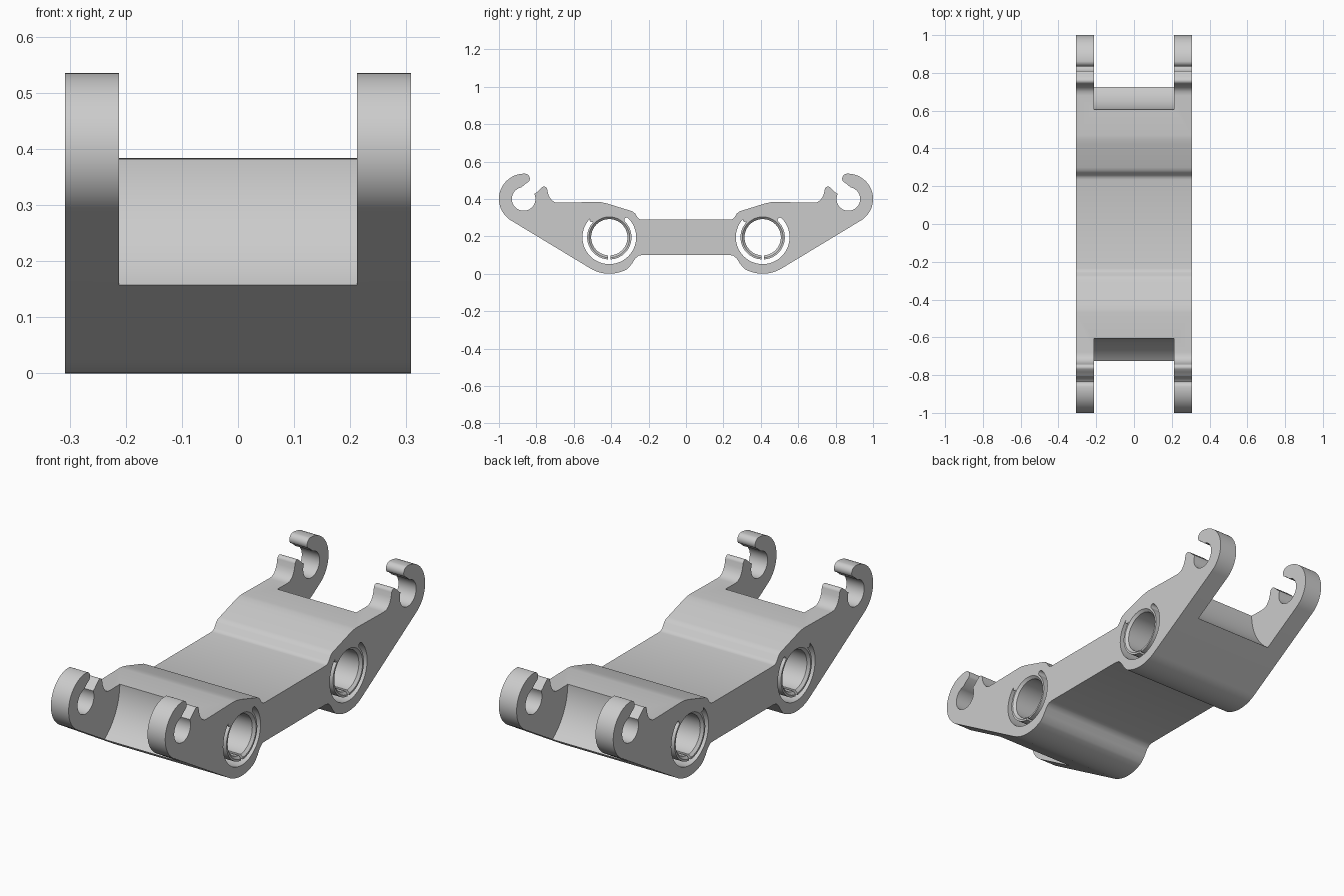
import bpy
import bmesh
from math import sin, cos, radians

if "Cube" in bpy.data.objects:
    bpy.data.objects.remove(bpy.data.objects["Cube"])

HALF_WIDTH = 0.308
ARM_INNER = 0.2125
HUB = (0.41, 0.195)
HOOK = (0.865, 0.40)

steel = bpy.data.materials.new("light grey")
steel.use_nodes = True
steel.diffuse_color = (0.6, 0.6, 0.6, 1)
steel.node_tree.nodes["Principled BSDF"].inputs["Base Color"].default_value = (0.6, 0.6, 0.6, 1)


def arc(centre, r, start, end, n):
    """Points on a circle in the y-z plane, angles in degrees."""
    steps = [radians(start + (end - start) * i / n) for i in range(n + 1)]
    return [(centre[0] + r * cos(a), centre[1] + r * sin(a)) for a in steps]


def finish(name, bm):
    bmesh.ops.recalc_face_normals(bm, faces=bm.faces)
    mesh = bpy.data.meshes.new(name)
    bm.to_mesh(mesh)
    bm.free()
    mesh.materials.append(steel)
    obj = bpy.data.objects.new(name, mesh)
    bpy.context.collection.objects.link(obj)
    return obj


def extrude(name, points, half):
    """Extrude a y-z outline along x, from -half to half."""
    bm = bmesh.new()
    face = bm.faces.new([bm.verts.new((-half, y, z)) for y, z in points])
    out = bmesh.ops.extrude_face_region(bm, geom=[face])["geom"]
    verts = [v for v in out if isinstance(v, bmesh.types.BMVert)]
    bmesh.ops.translate(bm, verts=verts, vec=(2 * half, 0, 0))
    return finish(name, bm)


def lathe(name, centre, profile, n=64):
    """Solid of revolution about an x-parallel axis, from (x, radius) pairs."""
    bm = bmesh.new()
    rings = [[bm.verts.new((x, y, z)) for y, z in arc(centre, r, 0, 360, n)[:-1]]
             for x, r in profile]
    for a, b in zip(rings, rings[1:]):
        for i in range(n):
            j = (i + 1) % n
            bm.faces.new((a[i], a[j], b[j], b[i]))
    bm.faces.new(rings[0])
    bm.faces.new(rings[-1])
    return finish(name, bm)


def cut(target, cutter):
    mod = target.modifiers.new("cut", "BOOLEAN")
    mod.operation = "DIFFERENCE"
    mod.solver = "EXACT"
    mod.object = cutter
    bpy.context.view_layer.objects.active = target
    bpy.ops.object.modifier_apply(modifier=mod.name)
    bpy.data.objects.remove(cutter)


# Half outline: underside, hub, hook, tooth, then the top
half = [(0.235, 0.10), (0.255, 0.096), (0.272, 0.08), (0.29, 0.052)]
half += arc(HUB, 0.195, 240, 301, 16)
half += arc(HOOK, 0.135, -59, 92, 36)
half += arc((0.862, 0.508), 0.027, 100, 215, 10)
half += [(0.862, 0.478), (0.878, 0.463)]
half += arc((0.868, 0.40), 0.063, 65, -205, 36)
half += [(0.798, 0.435), (0.783, 0.45)]
half += arc((0.759, 0.449), 0.017, 60, 170, 8)
half += [(0.738, 0.43), (0.73, 0.41), (0.717, 0.392), (0.70, 0.382), (0.68, 0.38)]
half += [(0.47, 0.384), (0.45, 0.382), (0.42, 0.375), (0.30, 0.338), (0.285, 0.333),
         (0.272, 0.322), (0.258, 0.30), (0.248, 0.292), (0.235, 0.289)]
outline = half + [(-y, z) for y, z in reversed(half)]
body = extrude("rocker_body", outline, HALF_WIDTH)

for side in (-1, 1):
    hub = (side * HUB[0], HUB[1])

    # Curved clearance between the two arms
    notch = arc((0.884, 0.385), 0.278, 180, 236, 24)
    notch += [(0.80, 0.0), (1.2, 0.0), (1.2, 0.7), (0.606, 0.7)]
    cut(body, extrude("arm_gap_cutter", [(side * y, z) for y, z in notch], ARM_INNER))

    # Chamfered bore through the hub
    w = HALF_WIDTH
    cut(body, lathe("bore_cutter", hub, [(-w - 0.01, 0.119), (-w + 0.012, 0.097),
                                         (w - 0.012, 0.097), (w + 0.01, 0.119)]))

    # C-shaped relief slot with rounded ends
    mid, t = 0.131, 0.0125
    end_a = arc(hub, mid, 45, 45, 1)[0]
    end_b = arc(hub, mid, 135, 135, 1)[0]
    slot = arc(hub, mid + t, 135, 405, 64) + arc(end_a, t, 45, 225, 8)[1:-1]
    slot += arc(hub, mid - t, 405, 135, 64) + arc(end_b, t, -45, -225, 8)[1:-1]
    cut(body, extrude("slot_cutter", slot, 0.4))

    # Narrow split from the bore to the slot
    split = [(hub[0] + dy, hub[1] - dz) for dy, dz in
             ((-0.007, 0.08), (0.007, 0.08), (0.007, mid), (-0.007, mid))]
    cut(body, extrude("split_cutter", split, 0.4))

# Smooth the rounded walls, keep the corners crisp
bpy.ops.object.select_all(action="DESELECT")
body.select_set(True)
bpy.context.view_layer.objects.active = body
bpy.ops.object.shade_smooth_by_angle(angle=radians(32))
